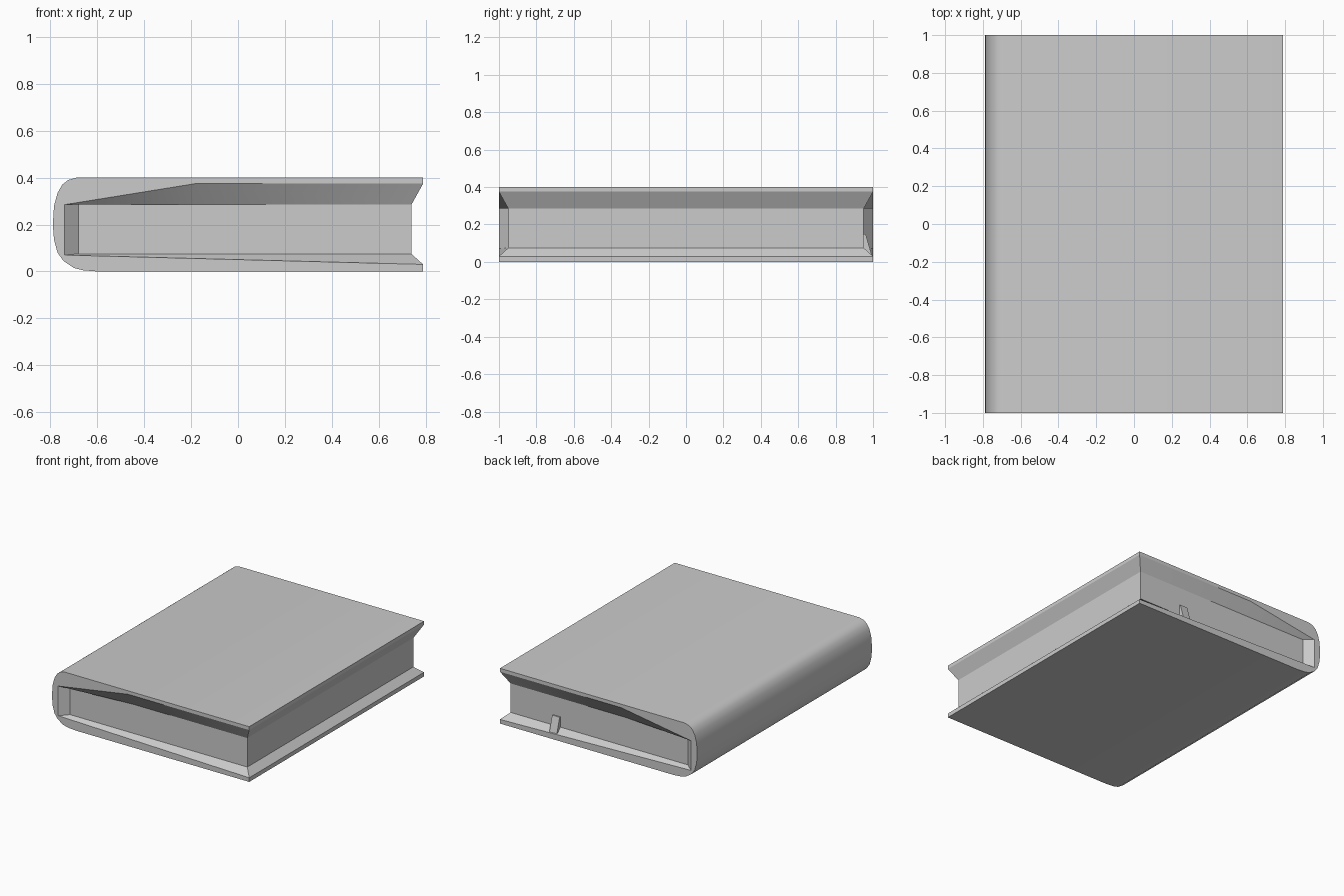
import bpy, bmesh
from mathutils import Vector

if "Cube" in bpy.data.objects:
    bpy.data.objects.remove(bpy.data.objects["Cube"])


def finish(name, bm, smooth=False):
    bmesh.ops.recalc_face_normals(bm, faces=bm.faces[:])
    me = bpy.data.meshes.new(name)
    bm.to_mesh(me)
    bm.free()
    ob = bpy.data.objects.new(name, me)
    bpy.context.collection.objects.link(ob)
    if smooth:
        bpy.context.view_layer.objects.active = ob
        ob.select_set(True)
        bpy.ops.object.shade_smooth_by_angle(angle=0.45)
        ob.select_set(False)
    return ob


def box(name, x, y, z):
    bm = bmesh.new()
    bmesh.ops.create_cube(bm, size=1)
    lo, hi = Vector((x[0], y[0], z[0])), Vector((x[1], y[1], z[1]))
    for v in bm.verts:
        v.co = (lo + hi) / 2 + v.co * (hi - lo)
    return finish(name, bm)


# Cover: outer (x, z) profile around the rounded spine
outer = [(0.79, 0.40), (-0.69, 0.40), (-0.725, 0.39), (-0.75, 0.37),
         (-0.77, 0.335), (-0.785, 0.28), (-0.79, 0.20), (-0.785, 0.135),
         (-0.77, 0.08), (-0.745, 0.045), (-0.70, 0.015), (-0.66, 0.005),
         (-0.60, 0.0), (0.79, 0.0)]
# Rim of the opening, and where its slopes meet the pages
rim = [(0.79, 0.03), (-0.74, 0.07), (-0.74, 0.285), (-0.18, 0.375), (0.79, 0.375)]
inner = [(0.74, 0.075), (-0.68, 0.075), (-0.68, 0.285), (-0.18, 0.285), (0.74, 0.285)]

bm = bmesh.new()
ends = []
for s in (-1, 1):
    o = [bm.verts.new((x, s, z)) for x, z in outer]
    r = [bm.verts.new((x, s, z)) for x, z in rim]
    p = [bm.verts.new((x, s * 0.95, z)) for x, z in inner]
    bm.faces.new(o + r)
    for i in range(4):
        bm.faces.new((r[i], r[i + 1], p[i + 1], p[i]))
    ends.append((p[4:] + r[4:] + o + r[:1] + p[:1]))
front, back = ends
for i in range(len(front) - 1):
    bm.faces.new((front[i], front[i + 1], back[i + 1], back[i]))
finish("cover", bm, smooth=True)

# Page block, tucked slightly into the cover
box("pages", (-0.72, 0.74), (-0.95, 0.95), (0.055, 0.305))

# Small strap over the lower lip at the back
bm = bmesh.new()
sides = [[bm.verts.new((x, y, z)) for y, z in
          ((0.94, 0.04), (0.995, 0.03), (0.96, 0.15), (0.94, 0.15))]
         for x in (0.34, 0.40)]
bm.faces.new(sides[0])
bm.faces.new(sides[1])
for i in range(4):
    j = (i + 1) % 4
    bm.faces.new((sides[0][i], sides[0][j], sides[1][j], sides[1][i]))
finish("back_strap", bm)
